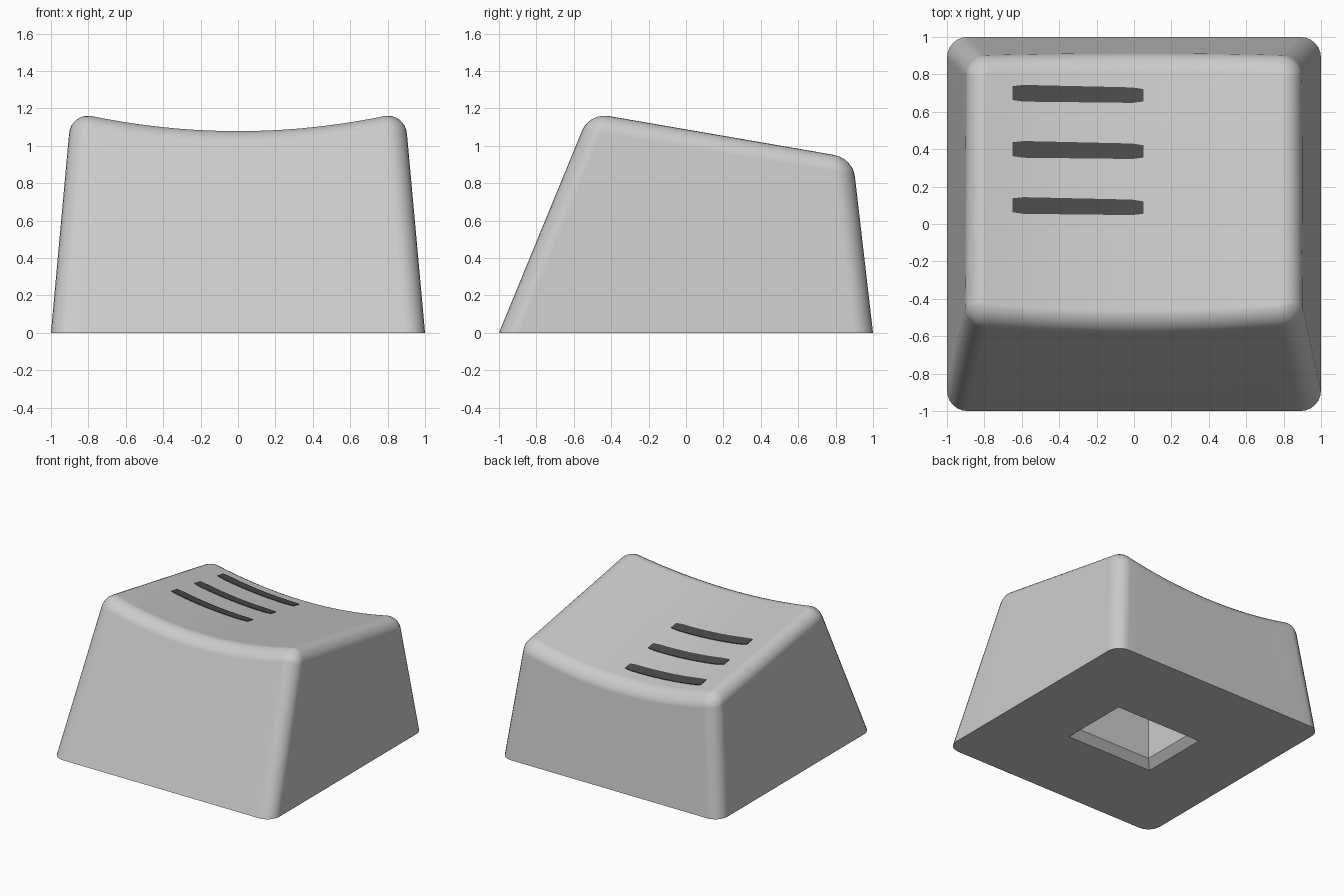
import bpy, bmesh, math
from mathutils import Vector

if "Cube" in bpy.data.objects:
    bpy.data.objects.remove(bpy.data.objects["Cube"], do_unlink=True)

CORNER, INSET, SCOOP = 0.11, 0.09, 0.09
STRAIGHT, ARC, ROUND = 20, 6, 6


def material(name, value):
    mat = bpy.data.materials.new(name)
    mat.use_nodes = True
    color = (value, value, value, 1)
    mat.diffuse_color = color
    mat.node_tree.nodes["Principled BSDF"].inputs["Base Color"].default_value = color
    return mat


def finish(name, bm, mat, angle):
    bmesh.ops.recalc_face_normals(bm, faces=bm.faces)
    mesh = bpy.data.meshes.new(name)
    bm.to_mesh(mesh)
    bm.free()
    mesh.materials.append(mat)
    obj = bpy.data.objects.new(name, mesh)
    bpy.context.collection.objects.link(obj)
    bpy.ops.object.select_all(action="DESELECT")
    obj.select_set(True)
    bpy.context.view_layer.objects.active = obj
    bpy.ops.object.shade_smooth_by_angle(angle=math.radians(angle))
    return obj


def top_height(x, y):
    """Sloping top with a shallow scoop along its length."""
    return 1.165 - 0.172 * (y + 0.45) - SCOOP * max(0, 1 - (x / 0.8) ** 2)


def wall_point(fx, side, angle, z, inset=0):
    """Point on the tapered wall at height z; side is -1 front, 1 back."""
    half_width = 1 - 0.1 * z / (1.10 if side < 0 else 0.85)
    edge = -1 + 0.411 * z if side < 0 else 1 - 0.116 * z
    r = CORNER - inset
    return Vector((fx * (half_width - CORNER) + r * math.cos(angle),
                   edge - side * CORNER + r * math.sin(angle), z))


# Outline: front half from left to right, then the back mirrored
front = [(-1, math.pi + math.pi / 2 * i / ARC) for i in range(ARC + 1)]
front += [(-1 + 2 * i / STRAIGHT, math.pi * 1.5) for i in range(1, STRAIGHT)]
front += [(1, math.pi * (1.5 + 0.5 * i / ARC)) for i in range(ARC + 1)]
outline = [(fx, -1, a) for fx, a in front]
outline += [(fx, 1, -a) for fx, a in reversed(front)]


def column(point):
    """Points from the base up the wall and around the rounded top edge."""
    z = 1.0
    for _ in range(8):
        ridge = wall_point(*point, z)
        z = top_height(ridge.x, ridge.y)
    ridge = wall_point(*point, z)
    start = wall_point(*point, z - INSET)
    end = wall_point(*point, z, INSET)
    end.z = top_height(end.x, end.y)
    points = [wall_point(*point, 0)]
    for i in range(ROUND + 1):
        t = i / ROUND
        a, b, c = (1 - t) ** 2, 1.414 * t * (1 - t), t * t
        points.append((start * a + ridge * b + end * c) / (a + b + c))
    return points


# Body walls and top
bm = bmesh.new()
columns = [[bm.verts.new(p) for p in column(o)] for o in outline]
count = len(columns)
for i in range(count):
    a, b = columns[i], columns[(i + 1) % count]
    for j in range(ROUND + 1):
        bm.faces.new((a[j], b[j], b[j + 1], a[j + 1]))
for i in range(len(front) - 1):
    quad = (i, i + 1, count - 2 - i, count - 1 - i)
    bm.faces.new([columns[k][-1] for k in quad])

# Underside socket: chamfered mouth, straight walls and a flat ceiling
rings = []
for hx, hy, z in ((0.395, 0.29, 0), (0.337, 0.232, 0.058), (0.337, 0.232, 0.6)):
    rings.append([bm.verts.new((sx * hx, sy * hy, z))
                  for sx, sy in ((-1, -1), (1, -1), (1, 1), (-1, 1))])
for low, high in zip(rings, rings[1:]):
    for i in range(4):
        k = (i + 1) % 4
        bm.faces.new((low[i], low[k], high[k], high[i]))
bm.faces.new(rings[-1])
rim = [e for e in bm.edges if e.is_boundary]
bmesh.ops.triangle_fill(bm, edges=rim, use_beauty=True)
body = finish("keycap_body", bm, material("light grey", 0.6), 35)
body.modifiers.new("even_shading", "WEIGHTED_NORMAL").keep_sharp = True

# Three dark bars laid on the scooped top
dark = material("dark grey", 0.07)
for n, centre in enumerate((0.1, 0.4, 0.7)):
    bm = bmesh.new()
    rows = []
    for i in range(13):
        t = i / 12
        x = -0.65 + 0.7 * t
        half = 0.045 - 0.004 * t - (0.008 if i in (0, 12) else 0)
        mid = centre - 0.012 * t
        rows.append([bm.verts.new((x, y, top_height(x, y) + lift))
                     for y, lift in ((mid - half, -0.003), (mid - half, 0.005),
                                     (mid + half, 0.005), (mid + half, -0.003))])
    for a, b in zip(rows, rows[1:]):
        for i in range(4):
            k = (i + 1) % 4
            bm.faces.new((a[i], a[k], b[k], b[i]))
    bm.faces.new(rows[0])
    bm.faces.new(rows[-1])
    finish(f"top_bar_{n + 1}", bm, dark, 30)
